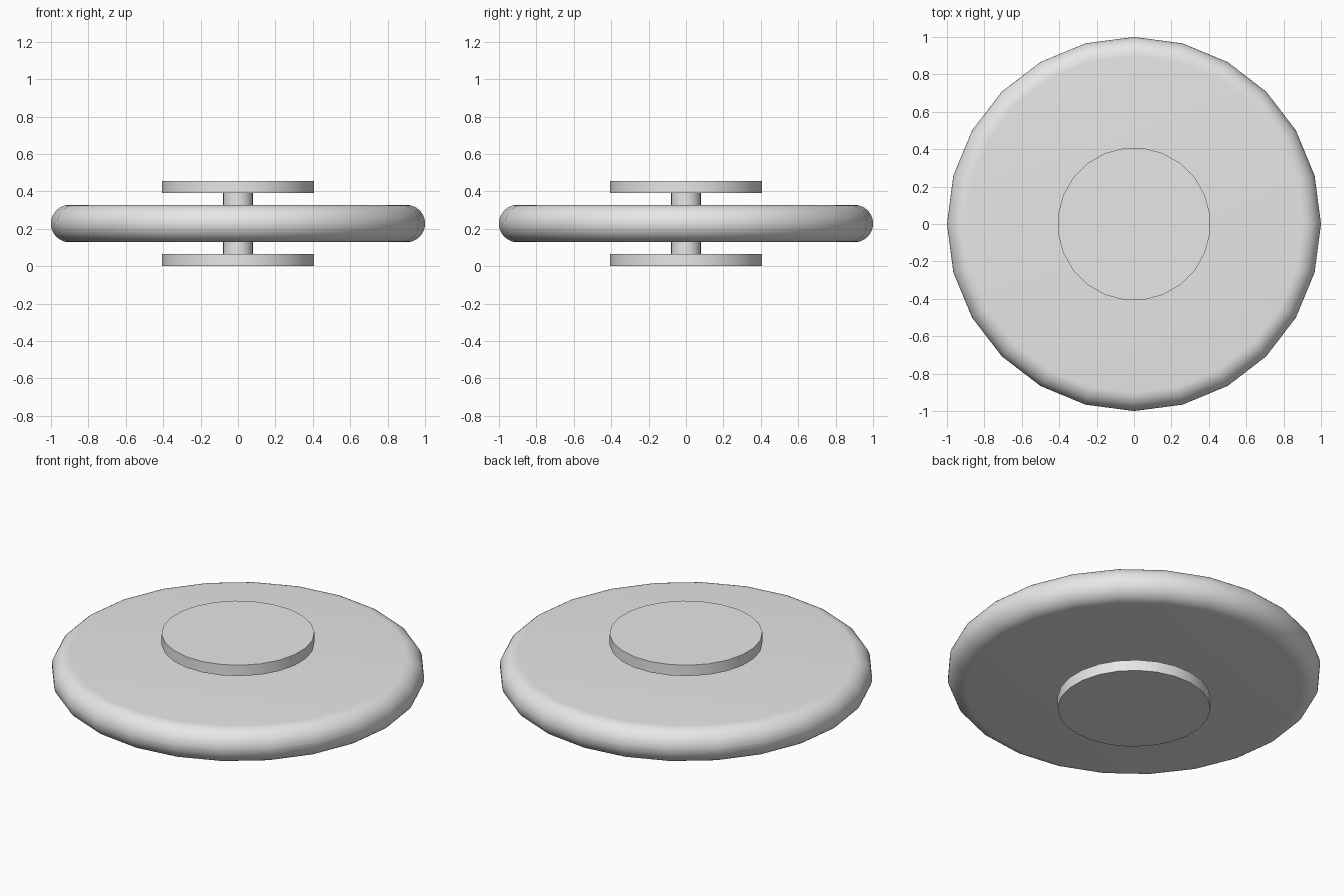
import bpy
import math

cube = bpy.data.objects.get("Cube")
if cube:
    bpy.data.objects.remove(cube)

SIDES = 24
MID = 0.228  # height of the symmetry plane

grey = bpy.data.materials.new("light_grey")
grey.use_nodes = True
colour = (0.8, 0.8, 0.8, 1)
grey.diffuse_color = colour
grey.node_tree.nodes["Principled BSDF"].inputs["Base Color"].default_value = colour


def disc(name, radius, z, depth, turn=0.0, rim=0.0):
    """Upright cylinder centred on z, with an optional rounded rim."""
    bpy.ops.mesh.primitive_cylinder_add(
        vertices=SIDES, radius=radius, depth=depth,
        location=(0, 0, z), rotation=(0, 0, turn))
    obj = bpy.context.object
    obj.name = name
    obj.data.materials.append(grey)
    if rim:
        bevel = obj.modifiers.new("rounded_rim", 'BEVEL')
        bevel.width = rim
        bevel.segments = 10
        bevel.limit_method = 'ANGLE'
        bevel.angle_limit = math.radians(60)
        bpy.ops.object.modifier_apply(modifier=bevel.name)
    bpy.ops.object.shade_smooth_by_angle(angle=math.radians(35))
    return obj


# Wide wheel with a fully rounded rim
disc("wheel", 1.0, MID, 0.2, rim=0.0995)

# Axle through the wheel
disc("axle", 0.08, MID, 0.34)

# Matching end caps above and below
half_step = math.pi / SIDES
for name, side in (("top_cap", 1), ("bottom_cap", -1)):
    disc(name, 0.409, MID + side * 0.196, 0.064, turn=half_step)
